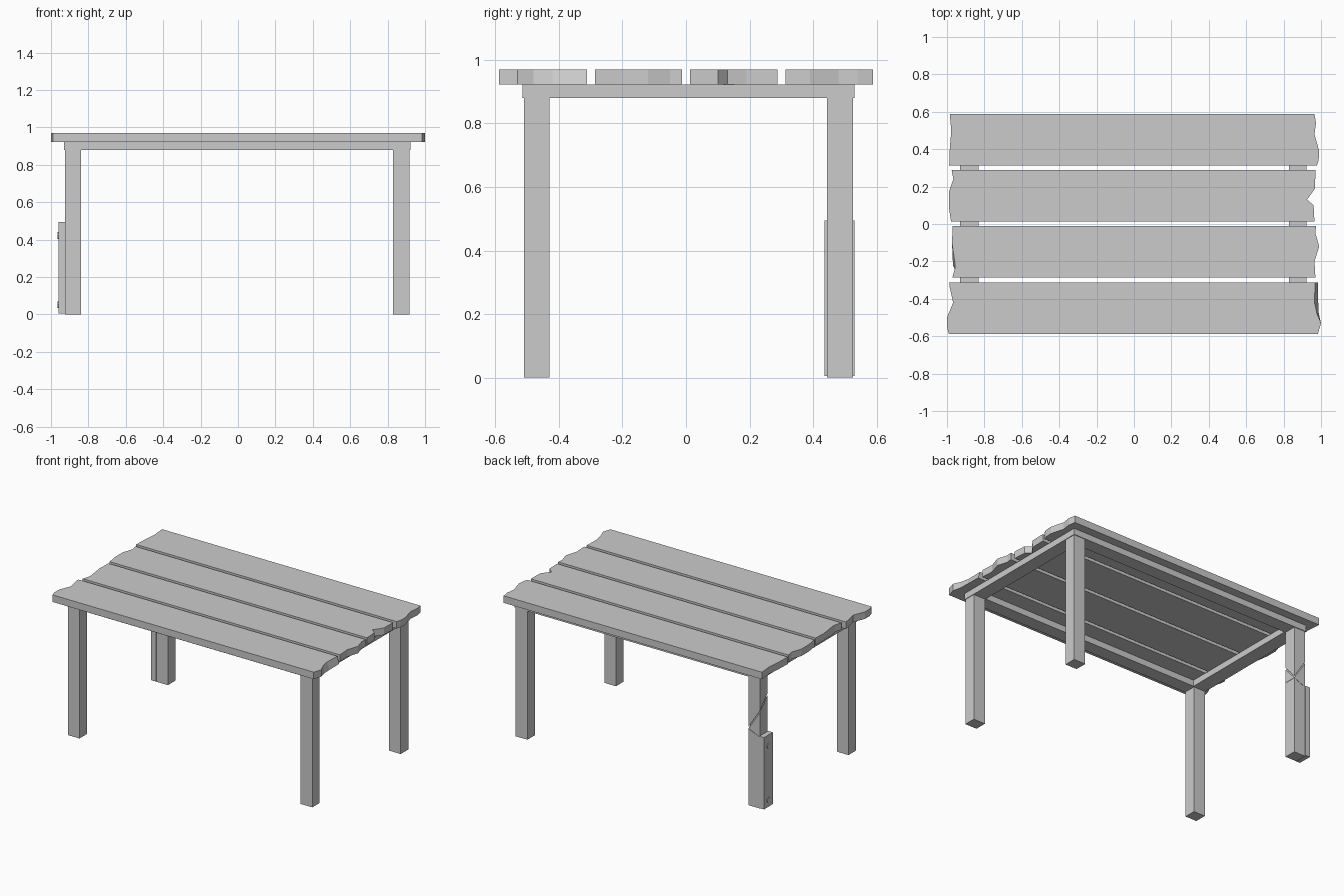
import bpy, bmesh, math
from mathutils import Vector

if "Cube" in bpy.data.objects:
    bpy.data.objects.remove(bpy.data.objects["Cube"])


def finish(name, bm):
    bmesh.ops.recalc_face_normals(bm, faces=bm.faces)
    me = bpy.data.meshes.new(name)
    bm.to_mesh(me)
    bm.free()
    ob = bpy.data.objects.new(name, me)
    bpy.context.collection.objects.link(ob)
    return ob


def box_bm(lo, hi):
    bm = bmesh.new()
    bmesh.ops.create_cube(bm, size=1)
    for v in bm.verts:
        v.co = Vector([lo[i] + (v.co[i] + 0.5) * (hi[i] - lo[i]) for i in range(3)])
    return bm


def box(name, lo, hi):
    return finish(name, box_bm(lo, hi))


def cut(bm, co, no):
    # remove everything on the normal side of a plane and cap the opening
    bmesh.ops.bisect_plane(bm, geom=bm.verts[:] + bm.edges[:] + bm.faces[:],
                           plane_co=co, plane_no=no, clear_outer=True)
    bmesh.ops.holes_fill(bm, edges=[e for e in bm.edges if e.is_boundary])


def plank(name, left, right, z0=0.922, z1=0.97):
    # ragged ends: points are (y, x at top, extra x at bottom), from high y to low y
    outline = left + right[::-1]
    bm = bmesh.new()
    top = [bm.verts.new((p[1], p[0], z1)) for p in outline]
    bot = [bm.verts.new((p[1] + (p[2] if len(p) > 2 else 0), p[0], z0)) for p in outline]
    bm.faces.new(top)
    bm.faces.new(bot[::-1])
    n = len(outline)
    for i in range(n):
        j = (i + 1) % n
        bm.faces.new((top[i], bot[i], bot[j], top[j]))
    finish(name, bm)


# table top boards
plank("board_back",
      [(.588, -.985), (.5, -.977), (.4, -.985), (.313, -.988)],
      [(.588, .965), (.54, .973), (.48, .965), (.39, .99), (.34, .987), (.313, .978)])
plank("board_mid_back",
      [(.288, -.975), (.24, -.966), (.17, -.99), (.09, -.99), (.013, -.978)],
      [(.288, .97), (.19, .968), (.13, .925), (.1, .96), (.013, .965)])
plank("board_mid_front",
      [(-.012, -.97), (-.1, -.973), (-.22, -.956, -.012), (-.24, -.958), (-.287, -.972)],
      [(-.012, .973), (-.05, .97), (-.12, .99), (-.2, .965), (-.287, .97)])
plank("board_front",
      [(-.312, -.988), (-.34, -.985), (-.42, -.967), (-.5, -1), (-.55, -1), (-.588, -.99)],
      [(-.312, .968, .015), (-.42, .965, .02), (-.48, .978, .01), (-.53, 1), (-.588, .983)])

# support frame under the boards
for side, x0, x1 in (("left", -.93, -.832), ("right", .828, .922)):
    box("crossbar_" + side, (x0, -.515, .88), (x1, .53, .922))
for side, y0, y1 in (("front", -.515, -.425), ("back", .44, .53)):
    box("rail_" + side, (-.832, y0, .88), (.828, y1, .922))

# sound legs
X = {"left": (-.926, -.84), "right": (.83, .918)}
Y = {"front": (-.51, -.43), "back": (.443, .525)}
for a, b in (("front", "left"), ("front", "right"), ("back", "right")):
    box(f"leg_{a}_{b}", (X[b][0], Y[a][0], 0), (X[b][1], Y[a][1], .882))

# broken leg, split by two slanted cracks
lo, hi = (X["left"][0], Y["back"][0], 0), (X["left"][1], Y["back"][1], .882)
apex = Vector((hi[0], hi[1], .53))
n_top = Vector((.13 / .086, .09 / .082, 1)).normalized()
n_low = Vector((-.035 / .086, 0, 1)).normalized()
gap = .003
bm = box_bm(lo, hi)
cut(bm, apex - n_top * -gap, -n_top)
finish("broken_leg_upper", bm)
bm = box_bm(lo, hi)
cut(bm, apex - n_top * gap, n_top)
cut(bm, apex - n_low * .006, -n_low)
finish("broken_leg_splinter", bm)
bm = box_bm(lo, hi)
cut(bm, apex - n_low * .008, n_low)
finish("broken_leg_lower", bm)

# repair splint and its nails
box("splint", (-.96, .435, .005), (-.925, .53, .495))
for name, z in (("nail_lower", .052), ("nail_upper", .422)):
    bpy.ops.mesh.primitive_cylinder_add(vertices=8, radius=.018, depth=.02,
                                        location=(-.954, .482, z),
                                        rotation=(0, math.pi / 2, 0))
    bpy.context.object.name = name
